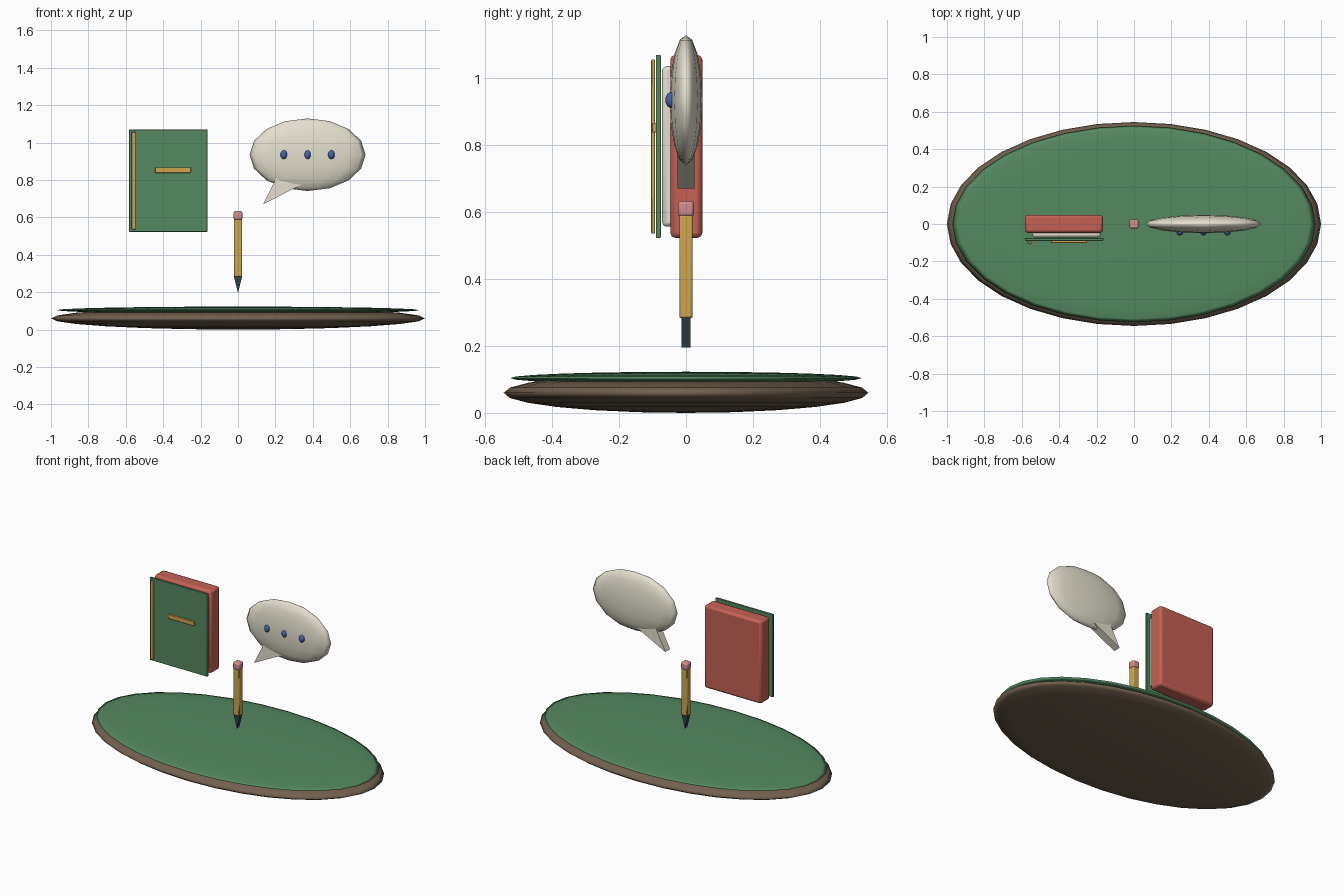
import bpy
from math import radians

if "Cube" in bpy.data.objects:
    bpy.data.objects.remove(bpy.data.objects["Cube"])


def mat(name, rgb):
    m = bpy.data.materials.new(name)
    m.diffuse_color = (*rgb, 1)
    m.use_nodes = True
    m.node_tree.nodes["Principled BSDF"].inputs["Base Color"].default_value = m.diffuse_color
    return m


BROWN = mat("brown", (0.17, 0.12, 0.08))
GREEN = mat("green", (0.09, 0.25, 0.12))
RED = mat("red", (0.56, 0.12, 0.09))
CREAM = mat("cream", (0.78, 0.74, 0.62))
GOLD = mat("gold", (0.62, 0.38, 0.08))
DARK = mat("dark", (0.03, 0.05, 0.06))
PINK = mat("pink", (0.65, 0.27, 0.27))
BLUE = mat("blue", (0.06, 0.13, 0.36))


def finish(ob, name, material, smooth=None):
    ob.name = name
    ob.data.materials.append(material)
    if smooth:
        bpy.ops.object.shade_smooth_by_angle(angle=radians(smooth))
    return ob


def ellipsoid(name, loc, radii, material, segs, rings):
    bpy.ops.mesh.primitive_uv_sphere_add(segments=segs, ring_count=rings, radius=1, location=loc)
    ob = bpy.context.object
    ob.scale = radii
    bpy.ops.object.transform_apply(location=False, rotation=False, scale=True)
    finish(ob, name, material)
    bpy.ops.object.shade_smooth()
    return ob


def box(name, lo, hi, material, bevel=0.0):
    bpy.ops.mesh.primitive_cube_add(size=1, location=[(a + b) / 2 for a, b in zip(lo, hi)])
    ob = bpy.context.object
    ob.scale = [b - a for a, b in zip(lo, hi)]
    bpy.ops.object.transform_apply(location=False, rotation=False, scale=True)
    finish(ob, name, material)
    if bevel:
        mod = ob.modifiers.new("soft_edges", "BEVEL")
        mod.width, mod.segments = bevel, 2
        bpy.ops.object.shade_smooth_by_angle(angle=radians(40))
    return ob


def prism(name, tri, half, material):
    """Triangle in the xz plane, extruded along y."""
    verts = [(x, y, z) for y in (-half, half) for x, z in tri]
    faces = [(0, 1, 2), (5, 4, 3), (0, 3, 4, 1), (1, 4, 5, 2), (2, 5, 3, 0)]
    me = bpy.data.meshes.new(name)
    me.from_pydata(verts, [], faces)
    ob = bpy.data.objects.new(name, me)
    bpy.context.collection.objects.link(ob)
    return finish(ob, name, material)


# Oval base with a thin green top
ellipsoid("base", (0, 0, 0.06), (1.0, 0.545, 0.06), BROWN, 32, 12)
ellipsoid("base_top", (0, 0, 0.104), (0.97, 0.525, 0.019), GREEN, 32, 12)

# Book
box("book_back", (-0.583, -0.047, 0.523), (-0.166, 0.049, 1.07), RED, 0.015)
box("book_pages", (-0.543, -0.071, 0.557), (-0.178, -0.035, 1.036), CREAM, 0.012)
box("book_front_cover", (-0.583, -0.09, 0.523), (-0.163, -0.075, 1.07), GREEN, 0.003)
box("book_spine_strip", (-0.569, -0.104, 0.536), (-0.547, -0.093, 1.056), GOLD, 0.003)
box("book_title_bar", (-0.444, -0.101, 0.838), (-0.252, -0.088, 0.867), GOLD, 0.003)

# Pencil
box("pencil_body", (-0.022, -0.02, 0.283), (0.022, 0.02, 0.592), GOLD, 0.006)
box("pencil_eraser", (-0.024, -0.024, 0.587), (0.024, 0.024, 0.633), PINK, 0.009)
prism("pencil_tip", [(-0.023, 0.287), (0, 0.195), (0.023, 0.287)], 0.013, DARK)

# Speech bubble with tail and three dots
ellipsoid("bubble", (0.372, 0, 0.935), (0.31, 0.049, 0.194), CREAM, 16, 8)
prism("bubble_tail", [(0.21, 0.82), (0.134, 0.67), (0.34, 0.775)], 0.025, CREAM)
for i in (-1, 0, 1):
    ellipsoid("bubble_dot", (0.372 + 0.127 * i, -0.044, 0.935), (0.018, 0.018, 0.024), BLUE, 12, 8)
